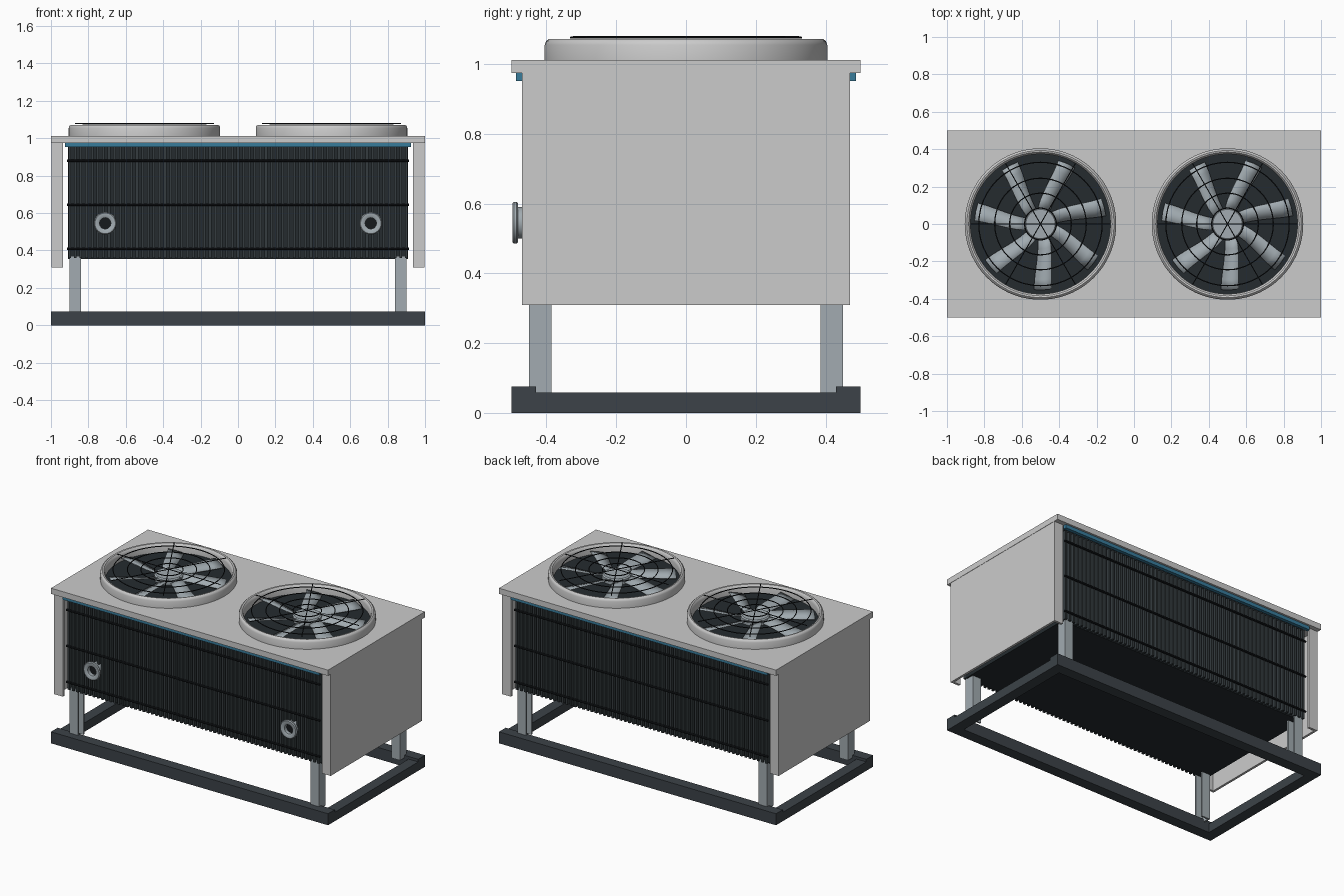
import bpy, bmesh, math
from mathutils import Matrix, Vector

if "Cube" in bpy.data.objects:
    bpy.data.objects.remove(bpy.data.objects["Cube"])


def material(name, r, g, b):
    m = bpy.data.materials.new(name)
    m.diffuse_color = (r, g, b, 1)
    m.use_nodes = True
    m.node_tree.nodes["Principled BSDF"].inputs["Base Color"].default_value = m.diffuse_color
    return m


CASE = material("case_grey", 0.52, 0.54, 0.54)
STEEL = material("galvanised", 0.36, 0.41, 0.44)
FRAME = material("dark_frame", 0.045, 0.055, 0.065)
COIL = material("coil_dark", 0.018, 0.024, 0.028)
FIN = material("fin_dark", 0.035, 0.045, 0.05)
WIRE = material("wire_black", 0.008, 0.01, 0.012)
BLUE = material("blue_trim", 0.04, 0.2, 0.33)


def finish(bm, name, mat, smooth=False):
    bmesh.ops.recalc_face_normals(bm, faces=bm.faces)
    me = bpy.data.meshes.new(name)
    bm.to_mesh(me)
    bm.free()
    ob = bpy.data.objects.new(name, me)
    bpy.context.collection.objects.link(ob)
    me.materials.append(mat)
    if smooth:
        bpy.ops.object.select_all(action='DESELECT')
        ob.select_set(True)
        bpy.context.view_layer.objects.active = ob
        bpy.ops.object.shade_smooth_by_angle(angle=math.radians(35))
    return ob


def add_box(bm, x0, x1, y0, y1, z0, z1):
    m = Matrix.Translation(((x0 + x1) / 2, (y0 + y1) / 2, (z0 + z1) / 2))
    m = m @ Matrix.Diagonal((abs(x1 - x0), abs(y1 - y0), abs(z1 - z0), 1))
    bmesh.ops.create_cube(bm, size=1, matrix=m)


def boxes(name, mat, *dims):
    bm = bmesh.new()
    for d in dims:
        add_box(bm, *d)
    return finish(bm, name, mat)


def prism(name, mat, outline, z0, z1):
    bm = bmesh.new()
    f = bm.faces.new([bm.verts.new((x, y, z0)) for x, y in outline])
    top = bmesh.ops.extrude_face_region(bm, geom=[f])["geom"]
    bmesh.ops.translate(bm, vec=(0, 0, z1 - z0),
                        verts=[v for v in top if isinstance(v, bmesh.types.BMVert)])
    return finish(bm, name, mat)


def lathe(name, mat, profile, matrix, steps=64, closed=True):
    bm = bmesh.new()
    vs = [bm.verts.new((r, 0, h)) for r, h in profile]
    pairs = list(zip(vs, vs[1:])) + ([(vs[-1], vs[0])] if closed else [])
    es = [bm.edges.new(p) for p in pairs]
    bmesh.ops.spin(bm, geom=vs + es, cent=(0, 0, 0), axis=(0, 0, 1),
                   angle=2 * math.pi, steps=steps, use_duplicate=False)
    bmesh.ops.remove_doubles(bm, verts=bm.verts, dist=1e-5)
    bm.transform(matrix)
    return finish(bm, name, mat, True)


def add_rod(bm, a, b, r, sides=8):
    a, b = Vector(a), Vector(b)
    rot = (b - a).to_track_quat('Z', 'Y').to_matrix().to_4x4()
    bmesh.ops.create_cone(bm, cap_ends=True, segments=sides, radius1=r, radius2=r,
                          depth=(b - a).length, matrix=Matrix.Translation((a + b) / 2) @ rot)


# Base frame: tall long rails, lower cross rails
for s, n in ((-1, "front"), (1, "back")):
    boxes(n + "_base_rail", FRAME, (-1, 1, s * 0.43, s * 0.5, 0, 0.075))
for s, n in ((-1, "left"), (1, "right")):
    boxes(n + "_base_rail", FRAME, (s * 0.93, s * 1.0, -0.43, 0.43, 0, 0.058))

# Channel legs, open towards the middle
t = 0.01
for sx, nx in ((-1, "left"), (1, "right")):
    for sy, ny in ((-1, "front"), (1, "back")):
        c = [(0.90, 0.45), (0.84, 0.45), (0.84, 0.45 - t), (0.90 - t, 0.45 - t),
             (0.90 - t, 0.385 + t), (0.84, 0.385 + t), (0.84, 0.385), (0.90, 0.385)]
        prism(f"{ny}_{nx}_leg", STEEL, [(sx * x, sy * y) for x, y in c], 0.058, 0.37)

# Folded end panels with inward flanges
for s, n in ((-1, "left"), (1, "right")):
    c = [(0.998, 0.47), (0.935, 0.47), (0.935, 0.455), (0.983, 0.455),
         (0.983, -0.455), (0.935, -0.455), (0.935, -0.47), (0.998, -0.47)]
    prism(n + "_end_panel", CASE, [(s * x, y) for x, y in c], 0.31, 0.98)

# Top deck and blue trim strips
boxes("top_deck", CASE, (-1, 1, -0.5, 0.5, 0.975, 1.012))
for s, n in ((-1, "front"), (1, "back")):
    boxes(n + "_trim_strip", BLUE, (-0.925, 0.925, s * 0.465, s * 0.487, 0.952, 0.976))

# Coil block with vertical fins and retaining rods
boxes("coil_block", COIL, (-0.91, 0.91, -0.437, 0.437, 0.355, 0.976))
for s, n in ((-1, "front"), (1, "back")):
    bm = bmesh.new()
    count = 61
    for i in range(count):
        x = -0.9 + 1.8 * i / (count - 1)
        add_box(bm, x - 0.007, x + 0.007, s * 0.43, s * 0.46, 0.36, 0.955)
    finish(bm, n + "_coil_fins", FIN)
    bm = bmesh.new()
    for z in (0.41, 0.645, 0.88):
        add_rod(bm, (-0.915, s * 0.462, z), (0.915, s * 0.462, z), 0.007)
    finish(bm, n + "_coil_rods", WIRE, True)

# Pipe connections on the front
for s, n in ((-1, "left"), (1, "right")):
    m = Matrix.Translation((s * 0.71, -0.44, 0.545)) @ Matrix.Rotation(math.pi / 2, 4, 'X')
    lathe(n + "_pipe_flange", STEEL,
          [(0.03, 0), (0.045, 0), (0.045, 0.041), (0.056, 0.042), (0.06, 0.046),
           (0.06, 0.053), (0.055, 0.058), (0.038, 0.058), (0.03, 0.053)], m, 40)
    lathe(n + "_pipe_bore", WIRE, [(0, 0.03), (0.031, 0.03)], m, 40, False)

# Fans
for s, n in ((-1, "left"), (1, "right")):
    place = Matrix.Translation((s * 0.5, 0, 1.01))
    lathe(n + "_fan_shroud", CASE,
          [(0.405, 0), (0.405, 0.045), (0.401, 0.056), (0.393, 0.062), (0.384, 0.06),
           (0.377, 0.052), (0.374, 0.04), (0.374, 0)], place, 72)
    lathe(n + "_fan_well", COIL, [(0, 0.004), (0.375, 0.004)], place, 72, False)
    lathe(n + "_fan_hub", STEEL, [(0, 0.042), (0.078, 0.042), (0.086, 0.036), (0.086, 0.003)],
          place, 40, False)
    # seven pitched, slightly swept blades
    bm = bmesh.new()
    rows = 6
    for k in range(7):
        base = math.radians(15 + k * 360 / 7)
        grid = []
        for i in range(rows):
            u = i / (rows - 1)
            r = 0.078 + 0.275 * u
            mid = base + math.radians(12 * (1 - u) ** 2)
            half = (0.033 + 0.015 * u) / r
            grid.append([bm.verts.new((r * math.cos(mid + q * half), r * math.sin(mid + q * half),
                                       0.025 + q * 0.012)) for q in (-1, 0, 1)])
        for a, b in zip(grid, grid[1:]):
            for j in range(2):
                bm.faces.new((a[j], b[j], b[j + 1], a[j + 1]))
    bm.transform(place)
    blades = finish(bm, n + "_fan_blades", STEEL, True)
    mod = blades.modifiers.new("thickness", 'SOLIDIFY')
    mod.thickness = 0.005
    mod.offset = 0
    # wire guard: spokes over concentric rings
    bm = bmesh.new()
    for k in range(3):
        d = Vector((math.cos(k * math.pi / 3), math.sin(k * math.pi / 3), 0)) * 0.372
        up = Vector((0, 0, 0.068))
        add_rod(bm, up - d, up + d, 0.003, 6)
    bm.transform(place)
    finish(bm, n + "_guard_spokes", WIRE, True)
    for r in (0.085, 0.165, 0.245, 0.33):
        ring = [(r + 0.003 * math.cos(a), 0.066 + 0.003 * math.sin(a))
                for a in [j * math.pi / 3 for j in range(6)]]
        lathe(n + "_guard_ring", WIRE, ring, place, 48)
